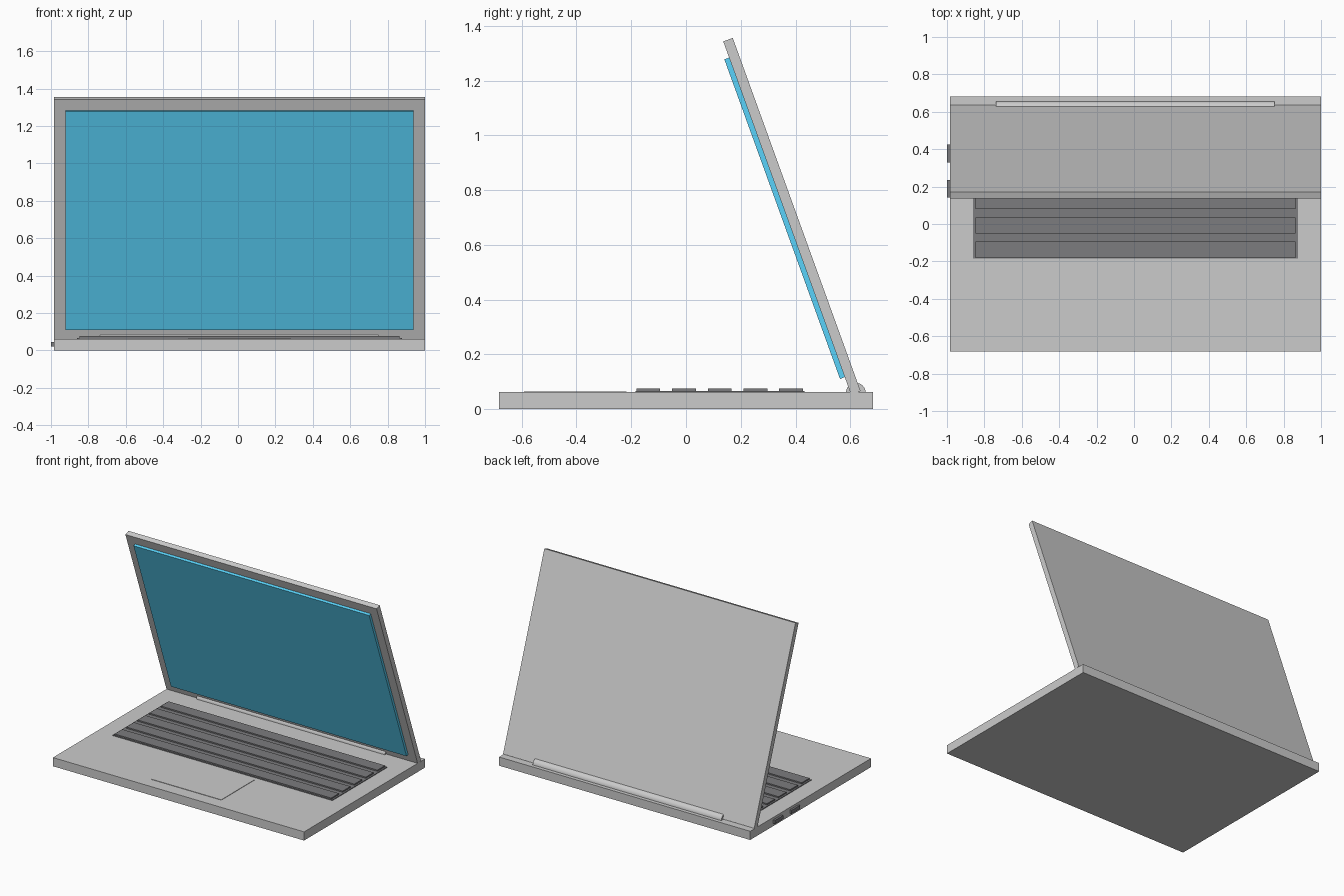
import bpy
import math
from mathutils import Matrix, Vector

if "Cube" in bpy.data.objects:
    bpy.data.objects.remove(bpy.data.objects["Cube"])

CX = 0.0075                      # body centre; the ports stick out on the left
HINGE = Vector((CX, 0.62, 0.06))
LEAN = Matrix.Translation(HINGE) @ Matrix.Rotation(math.radians(19.9), 4, 'X')


def material(name, color):
    m = bpy.data.materials.new(name)
    m.diffuse_color = (*color, 1)
    m.use_nodes = True
    m.node_tree.nodes["Principled BSDF"].inputs["Base Color"].default_value = m.diffuse_color
    return m


def box(name, x, y, z, mat=None, frame=None):
    """Box from (min, max) ranges, optionally placed in a tilted frame."""
    bpy.ops.mesh.primitive_cube_add(size=1)
    ob = bpy.context.object
    ob.name = name
    size = [r[1] - r[0] for r in (x, y, z)]
    mid = [(r[0] + r[1]) / 2 for r in (x, y, z)]
    ob.data.transform(Matrix.Translation(mid) @ Matrix.Diagonal((*size, 1)))
    if frame:
        ob.matrix_world = frame
    if mat:
        ob.data.materials.append(mat)
    return ob


dark = material("dark_plastic", (0.2, 0.2, 0.21))
blue = material("screen_blue", (0.1, 0.65, 0.95))

# Base with trackpad
box("base", (CX - 0.9925, CX + 0.9925), (-0.682, 0.682), (0, 0.062))
box("trackpad", (CX - 0.275, CX + 0.275), (-0.592, -0.218), (0.055, 0.065))

# Keyboard tray and five key rows
box("keyboard_tray", (CX - 0.868, CX + 0.868), (-0.185, 0.432), (0.055, 0.067), dark)
for i in range(5):
    y = -0.138 + i * 0.1305
    box(f"key_row_{i + 1}", (CX - 0.856, CX + 0.856), (y - 0.0435, y + 0.0435),
        (0.06, 0.076), dark)

# Side ports
for i, y in enumerate((0.188, 0.377)):
    box(f"port_{i + 1}", (-1.0, -0.97), (y - 0.047, y + 0.047), (0.02, 0.045), dark)

# Hinge barrel
bpy.ops.mesh.primitive_cylinder_add(vertices=32, radius=0.036, depth=1.49,
                                    location=HINGE, rotation=(0, math.pi / 2, 0))
bpy.context.object.name = "hinge"
bpy.ops.object.shade_smooth_by_angle()

# Lid and screen, tilted about the hinge
box("lid", (-0.9925, 0.9925), (-0.0185, 0.0185), (0, 1.371), frame=LEAN)
box("screen", (-0.931, 0.931), (-0.037, -0.015), (0.067, 1.308), blue, LEAN)
